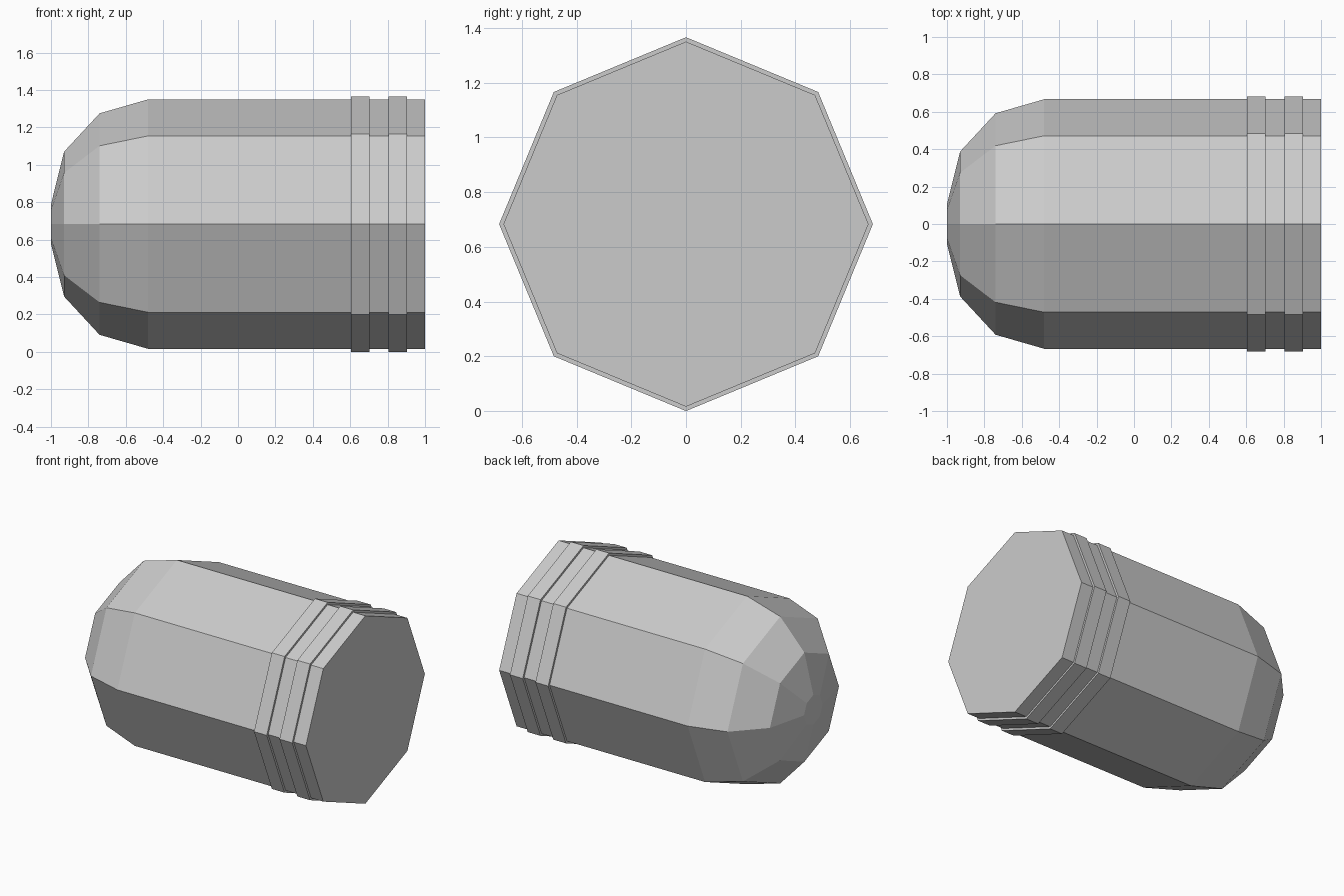
import bpy, math

if "Cube" in bpy.data.objects:
    bpy.data.objects.remove(bpy.data.objects["Cube"])

SIDES = 8
AXIS_Z = 0.683

grey = bpy.data.materials.new("plain grey")
grey.diffuse_color = (0.6, 0.6, 0.6, 1)
grey.use_nodes = True
grey.node_tree.nodes["Principled BSDF"].inputs["Base Color"].default_value = grey.diffuse_color


def lathe(name, profile):
    """Closed faceted solid from (x, radius) rings around the x axis."""
    verts, faces = [], []
    for x, r in profile:
        for i in range(SIDES):
            a = 2 * math.pi * i / SIDES
            verts.append((x, r * math.cos(a), AXIS_Z + r * math.sin(a)))
    for k in range(len(profile) - 1):
        for i in range(SIDES):
            j = (i + 1) % SIDES
            a, b = k * SIDES, (k + 1) * SIDES
            faces.append((a + i, b + i, b + j, a + j))
    # end caps
    faces.append(tuple(range(SIDES)))
    last = (len(profile) - 1) * SIDES
    faces.append(tuple(last + i for i in reversed(range(SIDES))))
    mesh = bpy.data.meshes.new(name)
    mesh.from_pydata(verts, [], faces)
    mesh.materials.append(grey)
    # outward normals
    import bmesh
    bm = bmesh.new()
    bm.from_mesh(mesh)
    bmesh.ops.recalc_face_normals(bm, faces=bm.faces)
    bm.to_mesh(mesh)
    bm.free()
    obj = bpy.data.objects.new(name, mesh)
    bpy.context.collection.objects.link(obj)
    return obj


# rounded nose and straight body
lathe("body", [(-1.0, 0.105), (-0.93, 0.387), (-0.74, 0.592),
               (-0.48, 0.667), (1.0, 0.667)])

# raised bands near the flat end
for label, x in (("inner_band", 0.604), ("outer_band", 0.804)):
    lathe(label, [(x, 0.683), (x + 0.1, 0.683)])
